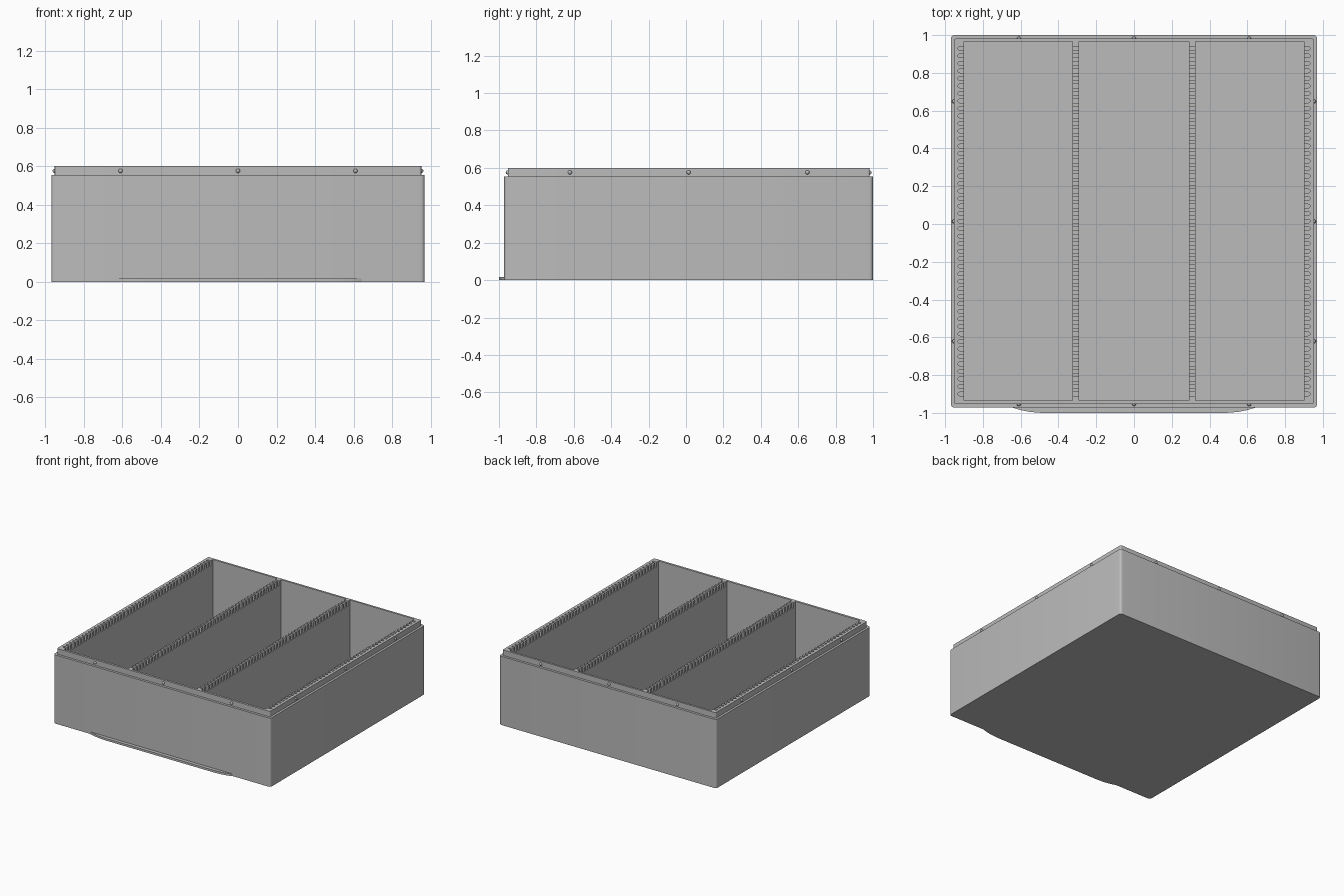
import bpy, bmesh
from math import pi, cos, sin, radians

if "Cube" in bpy.data.objects:
    bpy.data.objects.remove(bpy.data.objects["Cube"], do_unlink=True)

grey = bpy.data.materials.new("plain grey")
grey.use_nodes = True
GREY = (0.5, 0.5, 0.5, 1)
grey.diffuse_color = GREY
grey.node_tree.nodes["Principled BSDF"].inputs["Base Color"].default_value = GREY

MID_Y = 0.014          # centre of the box, set back by the front tab
FLOOR = 0.03
STEP, TOP = 0.555, 0.6
NOTCHES = 47


def rounded_rect(hx, hy, r, steps=5):
    pts = []
    for q, (sx, sy) in enumerate(((1, 1), (-1, 1), (-1, -1), (1, -1))):
        for i in range(steps + 1):
            a = (q + i / steps) * pi / 2
            pts.append((sx * (hx - r) + r * cos(a), MID_Y + sy * (hy - r) + r * sin(a)))
    return pts


def stack(bm, loops):
    """Skin a closed solid through (outline, height) loops of equal size."""
    rings = [[bm.verts.new((x, y, z)) for x, y in pts] for pts, z in loops]
    n = len(rings[0])
    for a, b in zip(rings, rings[1:]):
        for i in range(n):
            j = (i + 1) % n
            bm.faces.new((a[i], a[j], b[j], b[i]))
    bm.faces.new(rings[0][::-1])
    bm.faces.new(rings[-1])


def make(name, bm):
    bmesh.ops.recalc_face_normals(bm, faces=bm.faces)
    mesh = bpy.data.meshes.new(name)
    bm.to_mesh(mesh)
    bm.free()
    ob = bpy.data.objects.new(name, mesh)
    bpy.context.collection.objects.link(ob)
    mesh.materials.append(grey)
    return ob


def rect(x0, x1, y0, y1):
    return [(x0, y0), (x1, y0), (x1, y1), (x0, y1)]


def shade(ob):
    bpy.ops.object.select_all(action='DESELECT')
    ob.select_set(True)
    bpy.context.view_layer.objects.active = ob
    bpy.ops.object.shade_smooth_by_angle(angle=radians(35))


# Box with a stepped lip
bm = bmesh.new()
outer = rounded_rect(0.97, 0.986, 0.02)
lip = rounded_rect(0.952, 0.967, 0.008)
stack(bm, [(outer, 0), (outer, STEP), (lip, STEP), (lip, TOP)])
box = make("box", bm)

# Three long compartments
bm = bmesh.new()
for x0, x1 in ((-0.9, -0.325), (-0.29, 0.29), (0.325, 0.9)):
    hole = rect(x0, x1, -0.935, 0.965)
    stack(bm, [(hole, FLOOR), (hole, TOP + 0.1)])
compartments = make("compartment_cutter", bm)

# Rows of notches: round-ended in the side rails, straight through the dividers
bm = bmesh.new()
HALF, DEPTH = 0.01, 0.04
for k in range(NOTCHES):
    y = -0.9 + 1.83 * k / (NOTCHES - 1)
    for s in (-1, 1):
        slot = [(s * 0.89, y - HALF)]
        for i in range(7):
            a = -pi / 2 + pi * i / 6
            slot.append((s * (0.922 + HALF * cos(a)), y + HALF * sin(a)))
        slot.append((s * 0.89, y + HALF))
        stack(bm, [(slot, TOP - DEPTH), (slot, TOP + 0.1)])
        gap = rect(s * 0.28, s * 0.335, y - HALF, y + HALF)
        stack(bm, [(gap, TOP - DEPTH), (gap, TOP + 0.1)])
notches = make("notch_cutter", bm)

# Cut the box, then drop the cutters
for cutter in (compartments, notches):
    mod = box.modifiers.new(cutter.name, 'BOOLEAN')
    mod.operation, mod.solver, mod.object = 'DIFFERENCE', 'EXACT', cutter
    bpy.context.view_layer.objects.active = box
    bpy.ops.object.modifier_apply(modifier=mod.name)
    bpy.data.objects.remove(cutter, do_unlink=True)
shade(box)

# Thin pull tab along the bottom front edge
bm = bmesh.new()
tab = [(-0.65, -0.965), (-0.64, -0.973), (-0.6, -0.985), (-0.55, -0.995), (-0.49, -1.0)]
tab += [(-x, y) for x, y in reversed(tab)]
stack(bm, [(tab, 0), (tab, 0.017)])
shade(make("front_tab", bm))

# Round rivet heads around the lip
bm = bmesh.new()
spots = [(x, MID_Y + s * 0.967) for x in (-0.61, 0, 0.61) for s in (-1, 1)]
spots += [(s * 0.952, MID_Y + y) for y in (-0.635, 0, 0.635) for s in (-1, 1)]
for x, y in spots:
    ball = bmesh.ops.create_uvsphere(bm, u_segments=12, v_segments=8, radius=0.011)
    bmesh.ops.translate(bm, verts=ball["verts"], vec=(x, y, 0.576))
shade(make("rivets", bm))
